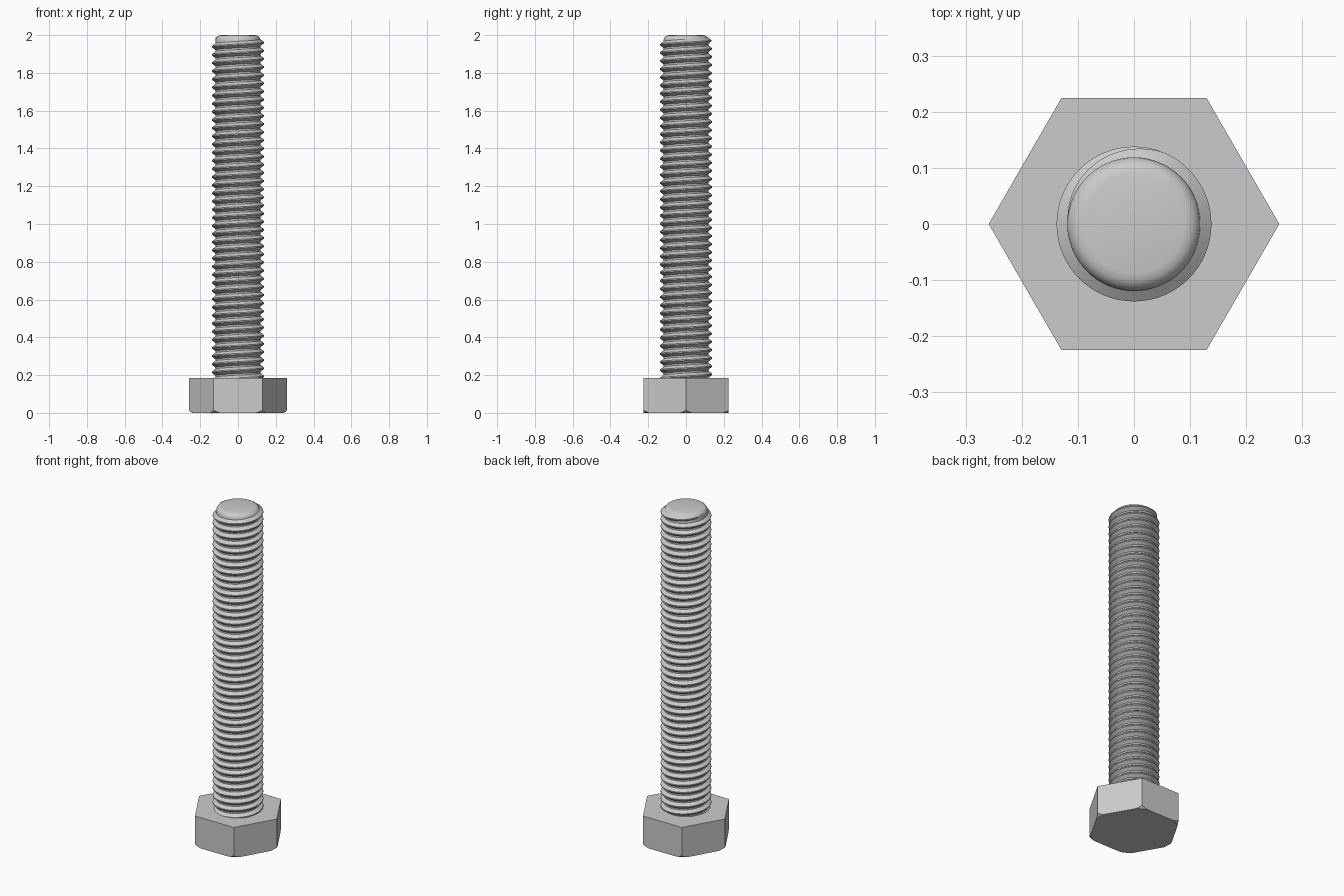
import bpy, bmesh
from math import pi, sin, cos, floor, ceil

cube = bpy.data.objects.get("Cube")
if cube:
    bpy.data.objects.remove(cube, do_unlink=True)

# Main dimensions
HEAD_R, HEAD_H = 0.259, 0.185
CORE_R, THREAD_R = 0.119, 0.138
PITCH, SEG = 0.0431, 64
THREAD_TOP = 1.982

steel = bpy.data.materials.new("grey_steel")
steel.use_nodes = True
colour = (0.6, 0.6, 0.6, 1)
steel.diffuse_color = colour
steel.node_tree.nodes["Principled BSDF"].inputs["Base Color"].default_value = colour


def add_object(name, bm, material=steel):
    bmesh.ops.recalc_face_normals(bm, faces=bm.faces)
    mesh = bpy.data.meshes.new(name)
    bm.to_mesh(mesh)
    bm.free()
    obj = bpy.data.objects.new(name, mesh)
    bpy.context.collection.objects.link(obj)
    mesh.materials.append(material)
    return obj


def lathe(name, profile, sides):
    """Closed solid turned from (radius, height) points."""
    bm = bmesh.new()
    rings = [[bm.verts.new((r * cos(2 * pi * i / sides), r * sin(2 * pi * i / sides), z))
              for i in range(sides)] for r, z in profile]
    for a, b in zip(rings, rings[1:]):
        for i in range(sides):
            j = (i + 1) % sides
            bm.faces.new((a[i], a[j], b[j], b[i]))
    bm.faces.new(rings[0])
    bm.faces.new(rings[-1])
    return add_object(name, bm)


def smooth(obj, angle):
    bpy.ops.object.select_all(action='DESELECT')
    obj.select_set(True)
    bpy.context.view_layer.objects.active = obj
    bpy.ops.object.shade_smooth_by_angle(angle=angle)


# Hexagonal head, its lower corners trimmed by a cone
head = lathe("hex_head", [(HEAD_R, 0), (HEAD_R, HEAD_H)], 6)
cutter = lathe("head_corner_cutter", [(0.231, -0.01), (0.291, 0.04), (0.291, 0.3)], 96)
cutter.hide_render = True
cutter.hide_viewport = True
trim = head.modifiers.new("corner_trim", 'BOOLEAN')
trim.operation = 'INTERSECT'
trim.object = cutter
trim.solver = 'EXACT'

# Shank core with a rounded tip
core = lathe("shank_core", [(CORE_R, HEAD_H - 0.02), (CORE_R, 1.972), (0.117, 1.982),
                            (0.111, 1.991), (0.102, 1.997), (0.089, 2)], SEG)
smooth(core, 0.7)

# Helical thread ridge, right-handed, fading into the core at the top end
end = pi
turns = (THREAD_TOP - HEAD_H + 0.015) / PITCH
steps = floor(turns * SEG)
fade = ceil(SEG * 0.31)
bm = bmesh.new()
rows = []
for k in range(steps + 1):
    back = steps - k
    angle = end - 2 * pi * back / SEG
    z = THREAD_TOP - PITCH * back / SEG
    grow = min(1, back / fade)
    crest = CORE_R - 0.001 + (THREAD_R - CORE_R + 0.001) * grow
    half = PITCH * (0.15 + 0.27 * grow)
    tip = PITCH * 0.07
    section = [(CORE_R - 0.001, -half), (crest, -tip), (crest, tip), (CORE_R - 0.001, half)]
    rows.append([bm.verts.new((r * cos(angle), r * sin(angle), z + h)) for r, h in section])
for a, b in zip(rows, rows[1:]):
    for i in range(3):
        bm.faces.new((a[i], b[i], b[i + 1], a[i + 1]))
bm.faces.new(rows[0])
thread = add_object("helical_thread", bm)
smooth(thread, 0.5)
